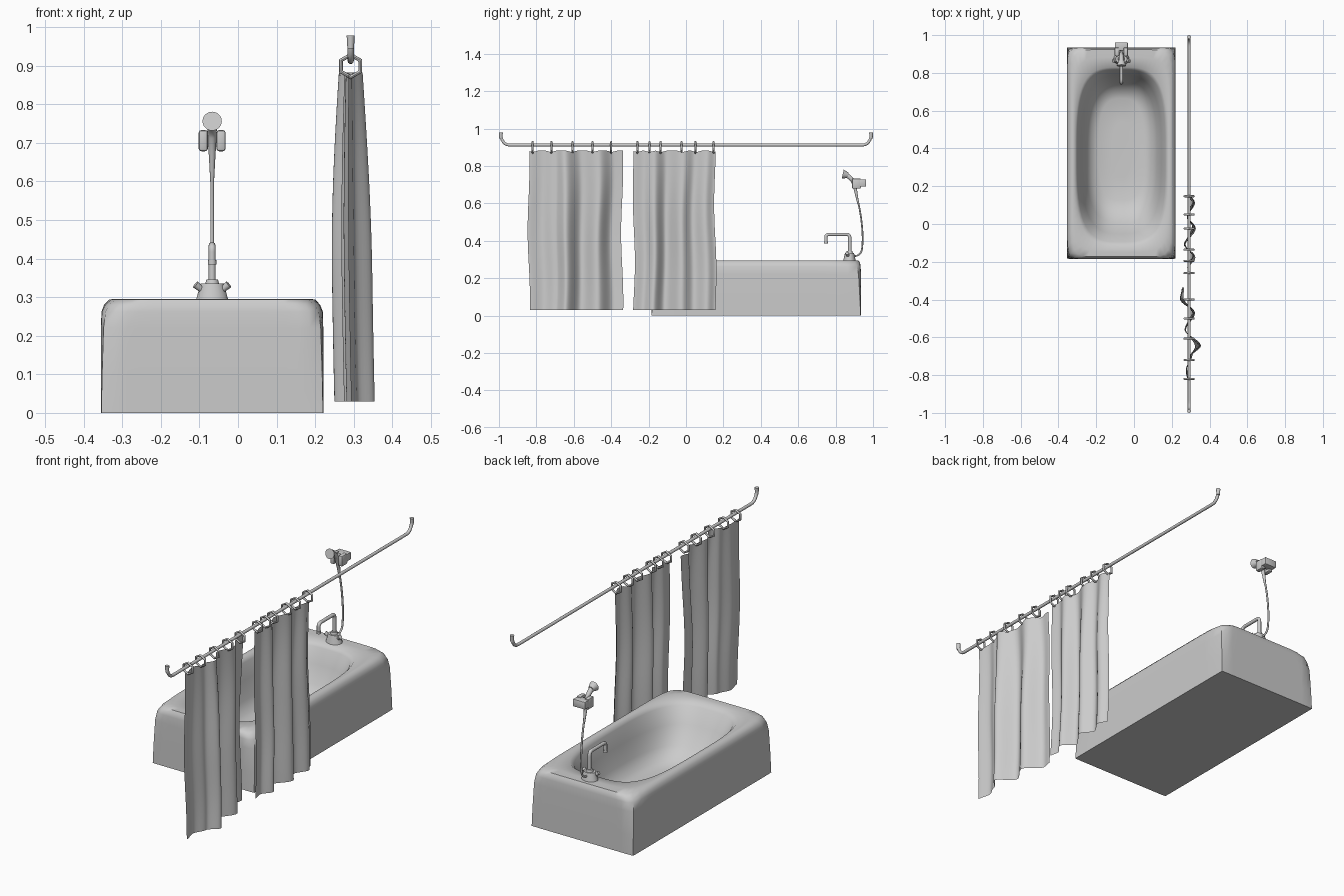
import bpy, bmesh, math
from mathutils import Vector

if "Cube" in bpy.data.objects:
    bpy.data.objects.remove(bpy.data.objects["Cube"])

CX = -0.067          # tub and tap centre line
ROD_X = 0.292        # curtain rod line


def smooth(obj, name, angle=40):
    obj.name = name
    bpy.ops.object.select_all(action='DESELECT')
    obj.select_set(True)
    bpy.context.view_layer.objects.active = obj
    bpy.ops.object.shade_smooth_by_angle(angle=math.radians(angle))
    return obj


def from_bmesh(bm, name, angle=40, recalc=True):
    if recalc:
        bmesh.ops.recalc_face_normals(bm, faces=bm.faces)
    me = bpy.data.meshes.new(name)
    bm.to_mesh(me)
    bm.free()
    obj = bpy.data.objects.new(name, me)
    bpy.context.collection.objects.link(obj)
    return smooth(obj, name, angle)


def cone(name, p1, p2, r1, r2, sides=20):
    p1, p2 = Vector(p1), Vector(p2)
    d = p2 - p1
    bpy.ops.mesh.primitive_cone_add(vertices=sides, radius1=r1, radius2=r2, depth=d.length,
                                    location=(p1 + p2) / 2,
                                    rotation=d.to_track_quat('Z', 'Y').to_euler())
    return smooth(bpy.context.object, name)


def tube(name, pts, radius, radii=None, res=3):
    cu = bpy.data.curves.new(name, 'CURVE')
    cu.dimensions = '3D'
    cu.bevel_depth = radius
    cu.bevel_resolution = res
    cu.use_fill_caps = True
    s = cu.splines.new('NURBS')
    s.points.add(len(pts) - 1)
    for i, p in enumerate(pts):
        s.points[i].co = (*p, 1)
        s.points[i].radius = radii[i] if radii else 1
    s.order_u = 3
    s.use_endpoint_u = True
    s.resolution_u = 8
    obj = bpy.data.objects.new(name, cu)
    bpy.context.collection.objects.link(obj)
    return obj


def block(name, lo, hi, bevel):
    bm = bmesh.new()
    bmesh.ops.create_cube(bm, size=1)
    for v in bm.verts:
        v.co = [l + (c + 0.5) * (h - l) for l, c, h in zip(lo, v.co, hi)]
    bmesh.ops.bevel(bm, geom=bm.edges[:], offset=bevel, segments=2, profile=0.5, affect='EDGES')
    return from_bmesh(bm, name)


# Bathtub: lofted rings (half x, half y, squareness, centre y, z)
rings = [
    (0.288, 0.560, 300, 0.375, 0.000),
    (0.288, 0.560, 70, 0.375, 0.100),
    (0.288, 0.560, 30, 0.375, 0.220),
    (0.287, 0.559, 18, 0.375, 0.262),
    (0.280, 0.556, 14, 0.375, 0.280),
    (0.267, 0.548, 10, 0.375, 0.294),
    (0.255, 0.515, 6, 0.367, 0.295),
    (0.242, 0.472, 3.6, 0.357, 0.292),
    (0.233, 0.455, 3.3, 0.360, 0.275),
    (0.212, 0.420, 3, 0.368, 0.200),
    (0.188, 0.370, 3, 0.380, 0.115),
    (0.160, 0.320, 3, 0.390, 0.065),
    (0.120, 0.270, 3, 0.395, 0.048),
    (0.050, 0.150, 2.5, 0.395, 0.045),
]
N = 96
bm = bmesh.new()
loops = []
for a, b, e, cy, z in rings:
    loop = []
    for i in range(N):
        t = 2 * math.pi * i / N
        c, s = math.cos(t), math.sin(t)
        m = max(abs(c), abs(s))
        r = 1 / (m * ((abs(c) / m) ** e + (abs(s) / m) ** e) ** (1 / e))
        loop.append(bm.verts.new((CX + a * r * c, cy + b * r * s, z)))
    loops.append(loop)
for l0, l1 in zip(loops, loops[1:]):
    for i in range(N):
        j = (i + 1) % N
        bm.faces.new((l0[i], l0[j], l1[j], l1[i]))
bm.faces.new(loops[0][::-1])
bm.faces.new(loops[-1])
from_bmesh(bm, "bathtub", 50)

# Tap: base, neck, knobs and bent spout
base = cone("tap_base", (CX, 0.874, 0.292), (CX, 0.874, 0.335), 0.042, 0.030)
base.scale.y = 0.8
cone("tap_collar", (CX, 0.874, 0.33), (CX, 0.874, 0.346), 0.019, 0.015)
for side, label in ((-1, "left"), (1, "right")):
    cone("tap_knob_" + label, (CX + side * 0.022, 0.868, 0.315),
         (CX + side * 0.043, 0.862, 0.333), 0.007, 0.010, 12)
tube("tap_spout", [(CX, 0.876, 0.335), (CX, 0.876, 0.39), (CX, 0.876, 0.434), (CX, 0.845, 0.434),
                   (CX, 0.79, 0.434), (CX, 0.748, 0.434), (CX, 0.748, 0.405), (CX, 0.748, 0.385)], 0.009)
cone("spout_tip", (CX, 0.748, 0.384), (CX, 0.748, 0.396), 0.011, 0.011)

# Shower hose, handle, head and holder
tube("shower_hose", [(CX, 0.89, 0.318), (CX, 0.935, 0.315), (CX, 0.947, 0.40), (CX, 0.938, 0.52),
                     (CX, 0.918, 0.62), (CX, 0.905, 0.68)], 0.0048)
tube("shower_handle", [(CX, 0.920, 0.60), (CX, 0.910, 0.655), (CX, 0.900, 0.70),
                       (CX, 0.885, 0.735), (CX, 0.855, 0.752)], 0.012, [0.42, 0.65, 0.9, 1, 1.1])
cone("shower_head", (CX, 0.838, 0.756), (CX, 0.866, 0.750), 0.025, 0.014, 24)
for side, label in ((-1, "left"), (1, "right")):
    x = CX + side * 0.023
    block("holder_cheek_" + label, (x - 0.012, 0.888, 0.678), (x + 0.012, 0.935, 0.733), 0.007)
block("holder_back", (CX - 0.034, 0.918, 0.690), (CX + 0.034, 0.962, 0.728), 0.003)

# Curtain rod with upturned ends and end caps
half = [(ROD_X, 0.992, 0.975), (ROD_X, 0.985, 0.912), (ROD_X, 0.90, 0.912), (ROD_X, 0.80, 0.912)]
tube("curtain_rod", half + [(x, -y, z) for x, y, z in reversed(half)], 0.008)
for side, label in ((-1, "front"), (1, "back")):
    cone("rod_cap_" + label, (ROD_X, side * 0.9895, 0.945), (ROD_X, side * 0.99, 0.978), 0.0085, 0.0105, 16)

# Hexagonal curtain rings
ring_y = (-0.82, -0.72, -0.607, -0.50, -0.40, -0.26, -0.195, -0.136, -0.024, 0.05, 0.147)
for i, y in enumerate(ring_y):
    bpy.ops.mesh.primitive_torus_add(major_radius=0.029, minor_radius=0.0055, major_segments=6,
                                     minor_segments=8, location=(ROD_X, y, 0.899),
                                     rotation=(math.pi / 2, math.pi / 2, 0))
    smooth(bpy.context.object, f"curtain_ring_{i + 1}", 50)


def curtain(name, folds, phase):
    """Hanging sheet whose folds (y, x) swell from top to bottom."""
    cols, rows = 72, 22
    y0, y1 = folds[0][0], folds[-1][0]
    bm = bmesh.new()
    grid = []
    for i in range(cols + 1):
        y = y0 + (y1 - y0) * i / cols
        k = 0
        while k < len(folds) - 2 and y > folds[k + 1][0]:
            k += 1
        (ya, xa), (yb, xb) = folds[k], folds[k + 1]
        t = min(max((y - ya) / (yb - ya), 0), 1)
        x = xa + (xb - xa) * t * t * (3 - 2 * t)
        near = min(abs(y - r) for r in ring_y)
        col = []
        for j in range(rows + 1):
            v = j / rows
            amp = 0.62 + 0.5 * math.sin(min(v * 1.6, 1) * math.pi / 2) * 0.85
            drift = 0.010 * v * v
            sway = 0.004 * math.sin(5 * v + 12 * y + phase) + 0.003 * math.sin(9 * v + phase)
            ztop = 0.874 + 0.008 * min(near / 0.03, 1)
            col.append(bm.verts.new((ROD_X + (x - ROD_X) * amp + drift, y + sway,
                                     ztop + (0.03 - ztop) * v)))
        grid.append(col)
    for a, b in zip(grid, grid[1:]):
        for j in range(rows):
            bm.faces.new((a[j], a[j + 1], b[j + 1], b[j]))
    return from_bmesh(bm, name, 60)


# Two curtain panels
curtain("curtain_front", [(-0.84, 0.285), (-0.77, 0.272), (-0.70, 0.298), (-0.645, 0.342), (-0.56, 0.266),
                          (-0.47, 0.312), (-0.39, 0.242), (-0.34, 0.250)], 0.0)
curtain("curtain_back", [(-0.28, 0.288), (-0.23, 0.280), (-0.17, 0.314), (-0.11, 0.262), (-0.02, 0.316),
                         (0.04, 0.278), (0.11, 0.312), (0.157, 0.290)], 1.5)
